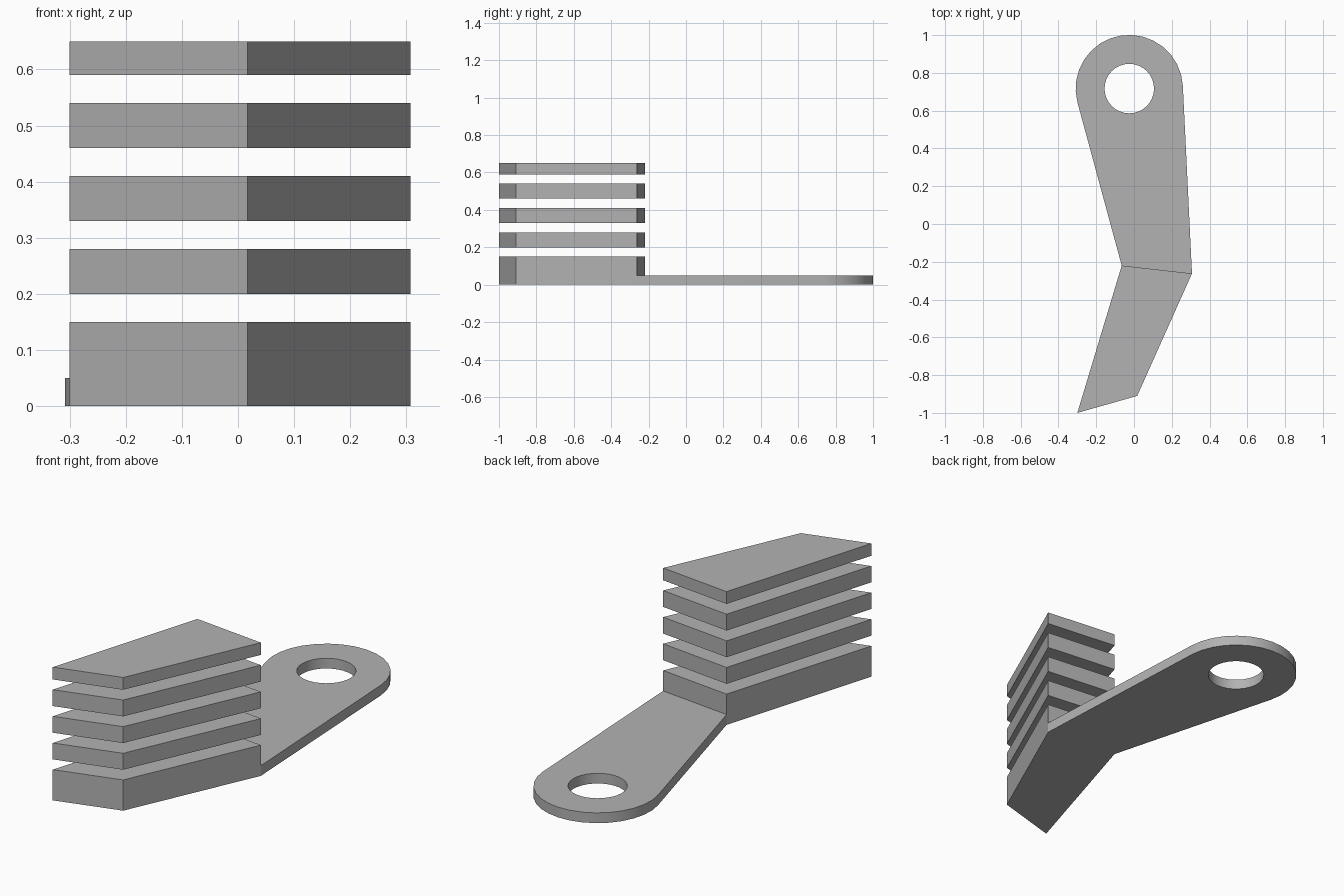
import bpy
import bmesh
from math import cos, sin, radians

cube = bpy.data.objects.get("Cube")
if cube:
    bpy.data.objects.remove(cube, do_unlink=True)

# One plain grey for the whole model
grey = bpy.data.materials.new("plain grey")
grey.use_nodes = True
colour = (0.45, 0.45, 0.45, 1)
grey.diffuse_color = colour
grey.node_tree.nodes["Principled BSDF"].inputs["Base Color"].default_value = colour


def prism(name, loops, bottom, top):
    """Fill closed outlines (later ones are holes) and extrude them upward."""
    bm = bmesh.new()
    edges = []
    for loop in loops:
        verts = [bm.verts.new((x, y, bottom)) for x, y in loop]
        edges += [bm.edges.new((a, b)) for a, b in zip(verts, verts[1:] + verts[:1])]
    bmesh.ops.triangle_fill(bm, edges=edges, use_beauty=True)
    raised = bmesh.ops.extrude_face_region(bm, geom=bm.faces[:], use_keep_orig=True)
    moved = [g for g in raised["geom"] if isinstance(g, bmesh.types.BMVert)]
    bmesh.ops.translate(bm, verts=moved, vec=(0, 0, top - bottom))
    bmesh.ops.recalc_face_normals(bm, faces=bm.faces[:])
    mesh = bpy.data.meshes.new(name)
    bm.to_mesh(mesh)
    bm.free()
    mesh.materials.append(grey)
    obj = bpy.data.objects.new(name, mesh)
    bpy.context.collection.objects.link(obj)
    return obj


def arc(cx, cy, radius, start, end, steps):
    angles = [radians(start + (end - start) * i / steps) for i in range(steps + 1)]
    return [(cx + radius * cos(a), cy + radius * sin(a)) for a in angles]


# Base block and the stack of separate slabs above it
back_left, back_right = (0.307, -0.262), (-0.065, -0.22)
outline = [(-0.3, -1), (0.017, -0.91), back_left, back_right]
prism("base_block", [outline], 0, 0.15)
levels = [(0.2, 0.28), (0.33, 0.41), (0.46, 0.54), (0.59, 0.65)]
for i, (bottom, top) in enumerate(levels):
    prism(f"slab_{i + 1}", [outline], bottom, top)

# Mounting arm: rounded tip with a round hole
cx, cy = -0.025, 0.717
tip = arc(cx, cy, 0.284, 3, 195, 16)
hole = arc(cx, cy, 0.131, 0, 360, 32)[:-1]
arm = prism("mounting_arm", [[back_left] + tip + [back_right], hole], 0, 0.05)

bpy.ops.object.select_all(action="DESELECT")
arm.select_set(True)
bpy.context.view_layer.objects.active = arm
bpy.ops.object.shade_smooth_by_angle(angle=radians(30))
